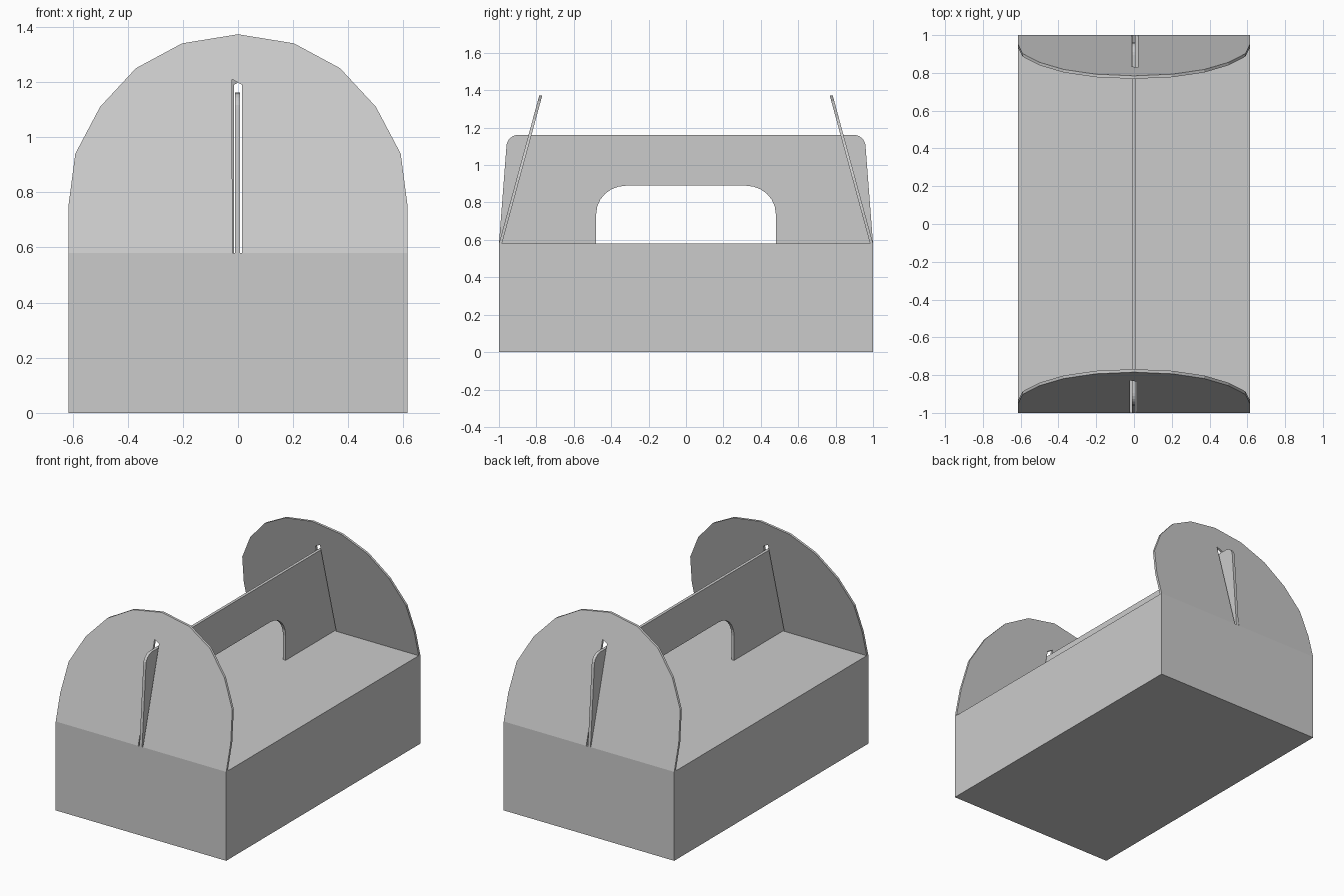
import bpy, bmesh
from math import sin, cos, radians

if "Cube" in bpy.data.objects:
    bpy.data.objects.remove(bpy.data.objects["Cube"])

BASE = 0.58          # height of the closed carton body


def make_object(name, bm):
    bmesh.ops.recalc_face_normals(bm, faces=bm.faces)
    mesh = bpy.data.meshes.new(name)
    bm.to_mesh(mesh)
    bm.free()
    obj = bpy.data.objects.new(name, mesh)
    bpy.context.collection.objects.link(obj)
    return obj


def sheet(name, points, offset):
    """Extrude a closed outline of 3D points into a thin card sheet."""
    bm = bmesh.new()
    face = bm.faces.new([bm.verts.new(p) for p in points])
    res = bmesh.ops.extrude_face_region(bm, geom=[face], use_keep_orig=True)
    verts = [g for g in res["geom"] if isinstance(g, bmesh.types.BMVert)]
    bmesh.ops.translate(bm, verts=verts, vec=offset)
    bmesh.ops.triangulate(bm, faces=[f for f in bm.faces if len(f.verts) > 4])
    return make_object(name, bm)


def arc(cx, cz, rx, rz, a0, a1, steps):
    angles = [radians(a0 + (a1 - a0) * i / steps) for i in range(steps + 1)]
    return [(cx + rx * cos(a), cz + rz * sin(a)) for a in angles]


def mirrored(half):
    return half + [(-u, v) for u, v in reversed(half)]


# Carton body
bm = bmesh.new()
bmesh.ops.create_cube(bm, size=1)
for v in bm.verts:
    v.co = (v.co.x * 1.23, v.co.y * 2, (v.co.z + 0.5) * BASE)
make_object("carton_body", bm)

# Rounded end flaps, leaning inward, each slotted for the handle
side = [(0.615, BASE), (0.615, 0.75), (0.59, 0.94), (0.5, 1.11),
        (0.37, 1.25), (0.203, 1.34)]
slot = [(-0.02, BASE), (-0.022, 1.21), (0.014, 1.19), (0.014, BASE)]
outline = side + [(0, 1.373)] + [(-x, z) for x, z in reversed(side)] + slot
for name, s in (("front_flap", -1), ("back_flap", 1)):
    pts = [(s * -x, s * (1 - (z - BASE) * 0.272), z) for x, z in outline]
    if s < 0:
        pts = [(x, y, z) for x, y, z in pts]
    sheet(name, pts, (0, -s * 0.016, 0))

# Upright handle panel with a rounded hand hole, passing through the flaps
outer = [(1.0, BASE)] + arc(0.895, 1.1, 0.065, 0.062, 0, 90, 6)
hole = [(0.48, BASE)] + arc(0.32, 0.74, 0.16, 0.15, 0, 90, 6)
profile = mirrored(outer) + list(reversed(mirrored(hole)))
sheet("handle_panel", [(-0.011, y, z) for y, z in profile], (0.019, 0, 0))
